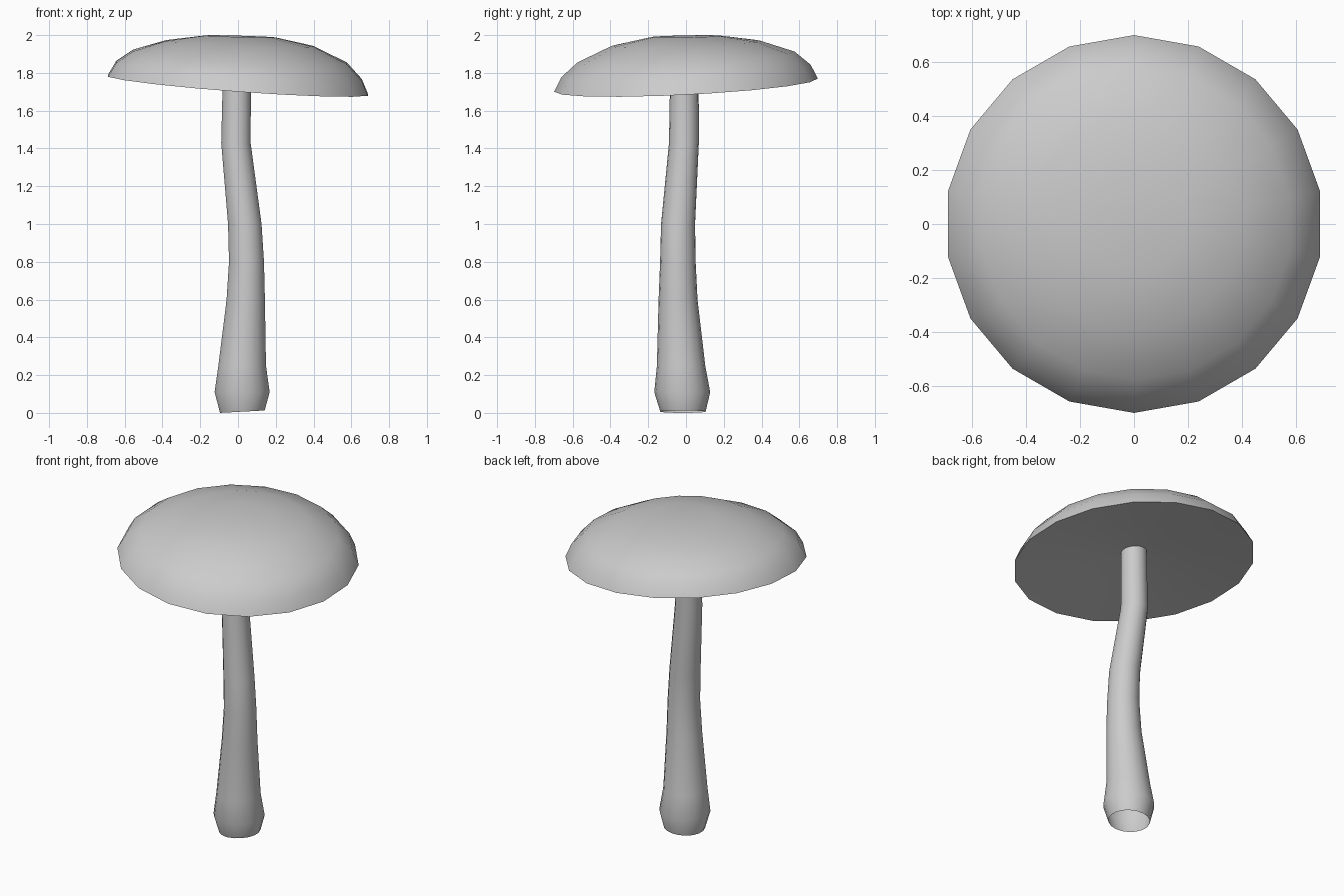
import bpy, bmesh
from math import cos, sin, pi, radians
from mathutils import Vector

SIDES = 18

cube = bpy.data.objects.get("Cube")
if cube:
    bpy.data.objects.remove(cube, do_unlink=True)

# Single mid grey for the whole mushroom
grey = bpy.data.materials.new("soft_grey")
grey.use_nodes = True
colour = (0.6, 0.6, 0.6, 1)
grey.diffuse_color = colour
grey.node_tree.nodes["Principled BSDF"].inputs["Base Color"].default_value = colour


def loft(name, rings, close_ends=False):
    """Skin rings given as (centre, radius, x slope, y slope) into a smooth tube."""
    bm = bmesh.new()
    loops = []
    for centre, radius, slope_x, slope_y in rings:
        loop = []
        for i in range(SIDES):
            a = 2 * pi * i / SIDES + pi / 2
            x, y = radius * cos(a), radius * sin(a)
            spoke = Vector((x, y, slope_x * x + slope_y * y))
            loop.append(bm.verts.new(Vector(centre) + spoke))
        loops.append(loop)
    for low, high in zip(loops, loops[1:]):
        for i in range(SIDES):
            j = (i + 1) % SIDES
            bm.faces.new((low[i], low[j], high[j], high[i]))
    if close_ends:
        bm.faces.new(loops[0][::-1])
        bm.faces.new(loops[-1])
    mesh = bpy.data.meshes.new(name)
    bm.to_mesh(mesh)
    bm.free()
    mesh.materials.append(grey)
    obj = bpy.data.objects.new(name, mesh)
    bpy.context.collection.objects.link(obj)
    bpy.ops.object.select_all(action="DESELECT")
    obj.select_set(True)
    bpy.context.view_layer.objects.active = obj
    bpy.ops.object.shade_smooth_by_angle(angle=radians(50))


# Bent stem, open at the slightly slanted foot: x, y, z, radius
stem = [
    (0.022, -0.02, 0.11, 0.148),
    (0.022, -0.026, 0.25, 0.128),
    (0.041, -0.042, 0.6, 0.103),
    (0.045, -0.043, 0.8, 0.094),
    (0.036, -0.042, 1.0, 0.09),
    (-0.011, -0.011, 1.43, 0.079),
    (-0.005, -0.008, 1.84, 0.075),
]
foot = [((0.023, -0.016, 0.0065), 0.12, 0.054, 0)]
loft("stem", foot + [((x, y, z), r, 0, 0) for x, y, z, r in stem])

# Cap: hollowed underside out to the rim, then a dome that levels out upwards
# x, z, radius, x slope, y slope
cap = [
    (0, 1.803, 0.06, -0.073, 0.05),
    (0, 1.778, 0.35, -0.073, 0.05),
    (0, 1.735, 0.698, -0.073, 0.05),
    (0.005, 1.81, 0.66, -0.073, 0.05),
    (0.01, 1.884, 0.575, -0.06, 0.05),
    (0.01, 1.956, 0.395, -0.04, 0.035),
    (0.015, 1.993, 0.185, -0.03, 0.02),
]
loft("cap", [((x, 0, z), r, sx, sy) for x, z, r, sx, sy in cap], close_ends=True)
